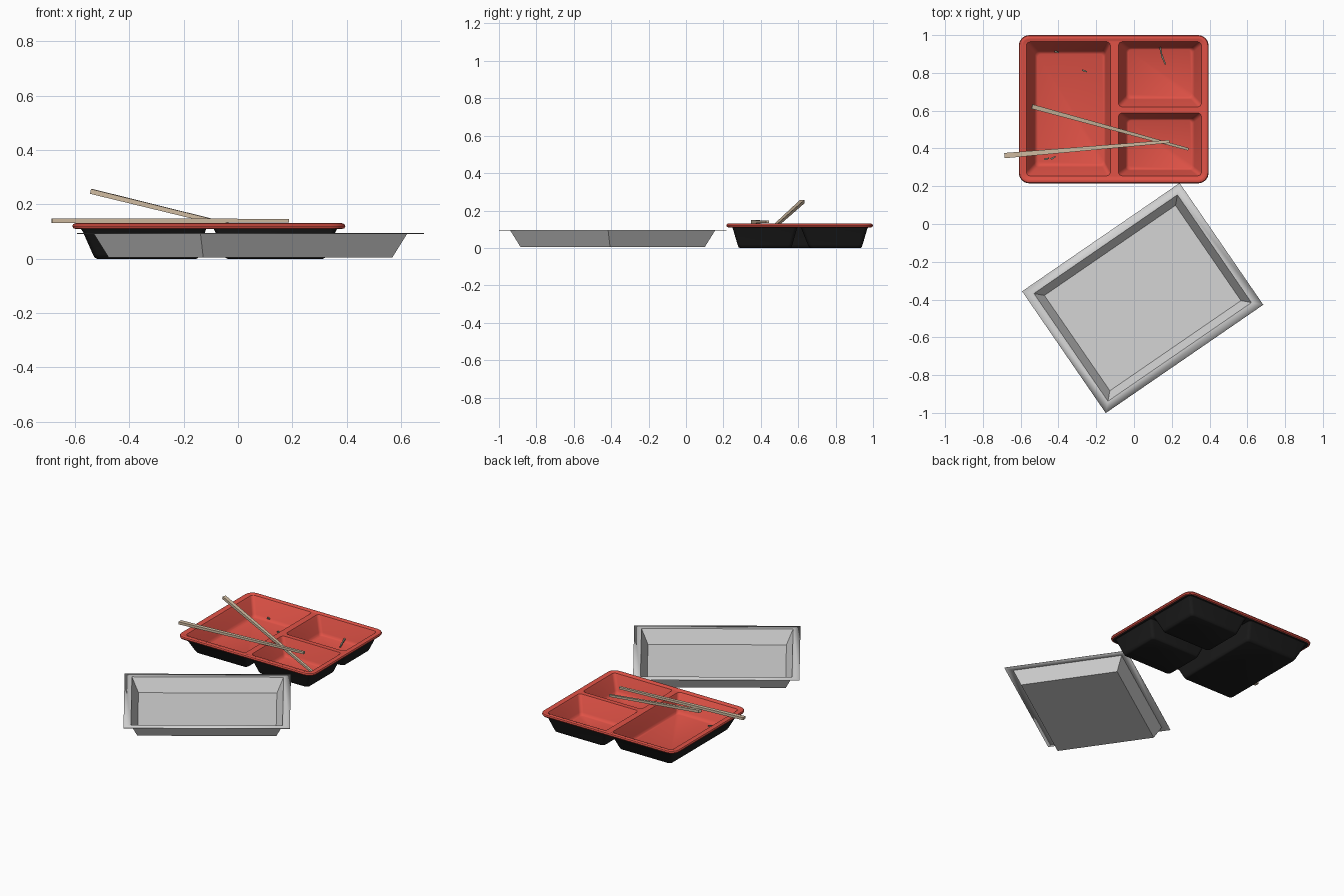
import bpy, bmesh, math
from mathutils import Vector, Matrix

if "Cube" in bpy.data.objects:
    bpy.data.objects.remove(bpy.data.objects["Cube"])


def material(name, rgb):
    m = bpy.data.materials.new(name)
    m.diffuse_color = (*rgb, 1)
    m.use_nodes = True
    m.node_tree.nodes["Principled BSDF"].inputs["Base Color"].default_value = m.diffuse_color
    return m


RED = material("red lacquer", (0.75, 0.085, 0.062))
BLACK = material("black plastic", (0.012, 0.012, 0.012))
GREY = material("pale grey plastic", (0.66, 0.66, 0.66))
WOOD = material("pale wood", (0.62, 0.49, 0.35))
CRUMB = material("grey green crumbs", (0.22, 0.24, 0.18))


def finish(name, bm, mat, up=None, angle=40):
    """Turn a bmesh into an object; up=+1/-1 fixes the side an open shell faces."""
    bmesh.ops.recalc_face_normals(bm, faces=bm.faces)
    if up:
        bm.normal_update()
        if sum(f.normal.z * f.calc_area() for f in bm.faces) * up < 0:
            bmesh.ops.reverse_faces(bm, faces=bm.faces)
    me = bpy.data.meshes.new(name)
    bm.to_mesh(me)
    bm.free()
    me.materials.append(mat)
    ob = bpy.data.objects.new(name, me)
    bpy.context.collection.objects.link(ob)
    bpy.ops.object.select_all(action='DESELECT')
    ob.select_set(True)
    bpy.context.view_layer.objects.active = ob
    bpy.ops.object.shade_smooth_by_angle(angle=math.radians(angle))
    return ob


def ring(bm, rect, r, z, n=5):
    """Closed loop of vertices around a rounded rectangle."""
    x0, x1, y0, y1 = rect
    out = []
    for i, (cx, cy) in enumerate([(x1 - r, y1 - r), (x0 + r, y1 - r),
                                  (x0 + r, y0 + r), (x1 - r, y0 + r)]):
        for k in range(n):
            a = math.pi / 2 * (i + k / (n - 1))
            out.append(bm.verts.new((cx + r * math.cos(a), cy + r * math.sin(a), z)))
    return out


def bridge(bm, a, b):
    for i in range(len(a)):
        j = (i + 1) % len(a)
        bm.faces.new((a[i], a[j], b[j], b[i]))


def grow(rect, d):
    return (rect[0] - d, rect[1] + d, rect[2] - d, rect[3] + d)


def mix(a, b, t):
    return tuple(p + (q - p) * t for p, q in zip(a, b))


# compartments: opening rectangle, floor rectangle (x0, x1, y0, y1)
WELLS = [((-0.57, -0.125, 0.255, 0.965), (-0.51, -0.16, 0.32, 0.90)),
         ((-0.082, 0.357, 0.62, 0.965), (-0.03, 0.305, 0.675, 0.925)),
         ((-0.082, 0.357, 0.255, 0.588), (-0.03, 0.305, 0.295, 0.55))]
RIM = (-0.61, 0.395, 0.215, 1.0)


def compartment_shell(name, mat, edge, plate_z, floor_z, offset, up):
    """Flat plate with three sunken compartments and an optional edge lip."""
    bm = bmesh.new()
    rings = [ring(bm, grow(RIM, -d), 0.055 - d, z) for d, z in edge]
    for a, b in zip(rings, rings[1:]):
        bridge(bm, a, b)
    loops = [rings[-1]]
    for opening, floor in WELLS:
        opening, floor = grow(opening, offset), grow(floor, offset)
        h = plate_z - floor_z
        steps = [(0, plate_z), (0.1, plate_z - 0.08 * h), (0.72, floor_z + 0.16 * h),
                 (0.84, floor_z + 0.04 * h), (1, floor_z)]
        rs = [ring(bm, mix(opening, floor, t), 0.02, z) for t, z in steps]
        for a, b in zip(rs, rs[1:]):
            bridge(bm, a, b)
        bm.faces.new(rs[-1])
        loops.append(rs[0])
    # fill the plate around the openings
    edges = []
    for lp in loops:
        for i in range(len(lp)):
            pair = (lp[i], lp[(i + 1) % len(lp)])
            edges.append(bm.edges.get(pair) or bm.edges.new(pair))
    bmesh.ops.triangle_fill(bm, use_beauty=True, use_dissolve=False, edges=edges)
    return finish(name, bm, mat, up)


# red lining with rolled rim
compartment_shell("tray_lining", RED,
                  [(0.012, 0.110), (0.004, 0.112), (0.0, 0.120), (0.004, 0.128),
                   (0.012, 0.131), (0.022, 0.130), (0.03, 0.126)],
                  0.126, 0.010, 0.0, 1)
# black underside
compartment_shell("tray_underside", BLACK, [(0.012, 0.110)], 0.110, 0.0, 0.008, -1)

# grey lid lying upside down
bm = bmesh.new()
W, D = 0.506, 0.391
sections = [(0, 0.095), (0.045, 0.095), (0.085, 0.007)]
rs = [[bm.verts.new((sx * (W - d), sy * (D - d), z))
       for sx, sy in ((1, 1), (-1, 1), (-1, -1), (1, -1))] for d, z in sections]
for a, b in zip(rs, rs[1:]):
    bridge(bm, a, b)
bm.faces.new(rs[-1])
bm.transform(Matrix.Translation((0.046, -0.392, 0)) @ Matrix.Rotation(math.radians(34.5), 4, 'Z'))
lid = finish("lid", bm, GREY, 1)
mod = lid.modifiers.new("thickness", 'SOLIDIFY')
mod.thickness = 0.003
mod.offset = -1


def bar(name, p, q, w0, w1, h0, h1, mat):
    """Tapered square bar from p to q."""
    p, q = Vector(p), Vector(q)
    d = (q - p).normalized()
    side = d.cross(Vector((0, 0, 1))).normalized()
    top = side.cross(d)
    bm = bmesh.new()
    ends = [[bm.verts.new(c + side * (sx * w / 2) + top * (sz * h / 2))
             for sx, sz in ((1, 1), (-1, 1), (-1, -1), (1, -1))]
            for c, w, h in ((p, w0, h0), (q, w1, h1))]
    bridge(bm, *ends)
    for e in ends:
        bm.faces.new(e)
    return finish(name, bm, mat, angle=20)


# chopsticks: one flat across the rim, one leaning into the tray
bar("chopstick_flat", (-0.686, 0.362, 0.140), (0.187, 0.437, 0.140), 0.028, 0.016, 0.017, 0.014, WOOD)
bar("chopstick_leaning", (-0.54, 0.622, 0.248), (0.287, 0.396, 0.045), 0.024, 0.014, 0.018, 0.014, WOOD)

# leftover crumbs
for i, (p, q) in enumerate([((-0.42, 0.914, 0.03), (-0.40, 0.908, 0.03)),
                            ((-0.275, 0.815, 0.015), (-0.25, 0.806, 0.015)),
                            ((0.138, 0.935, 0.03), (0.148, 0.89, 0.018)),
                            ((0.148, 0.89, 0.018), (0.166, 0.845, 0.016)),
                            ((-0.475, 0.342, 0.016), (-0.45, 0.348, 0.016)),
                            ((-0.44, 0.344, 0.016), (-0.415, 0.358, 0.016))]):
    bar("crumb_%d" % (i + 1), p, q, 0.010, 0.007, 0.009, 0.007, CRUMB)
